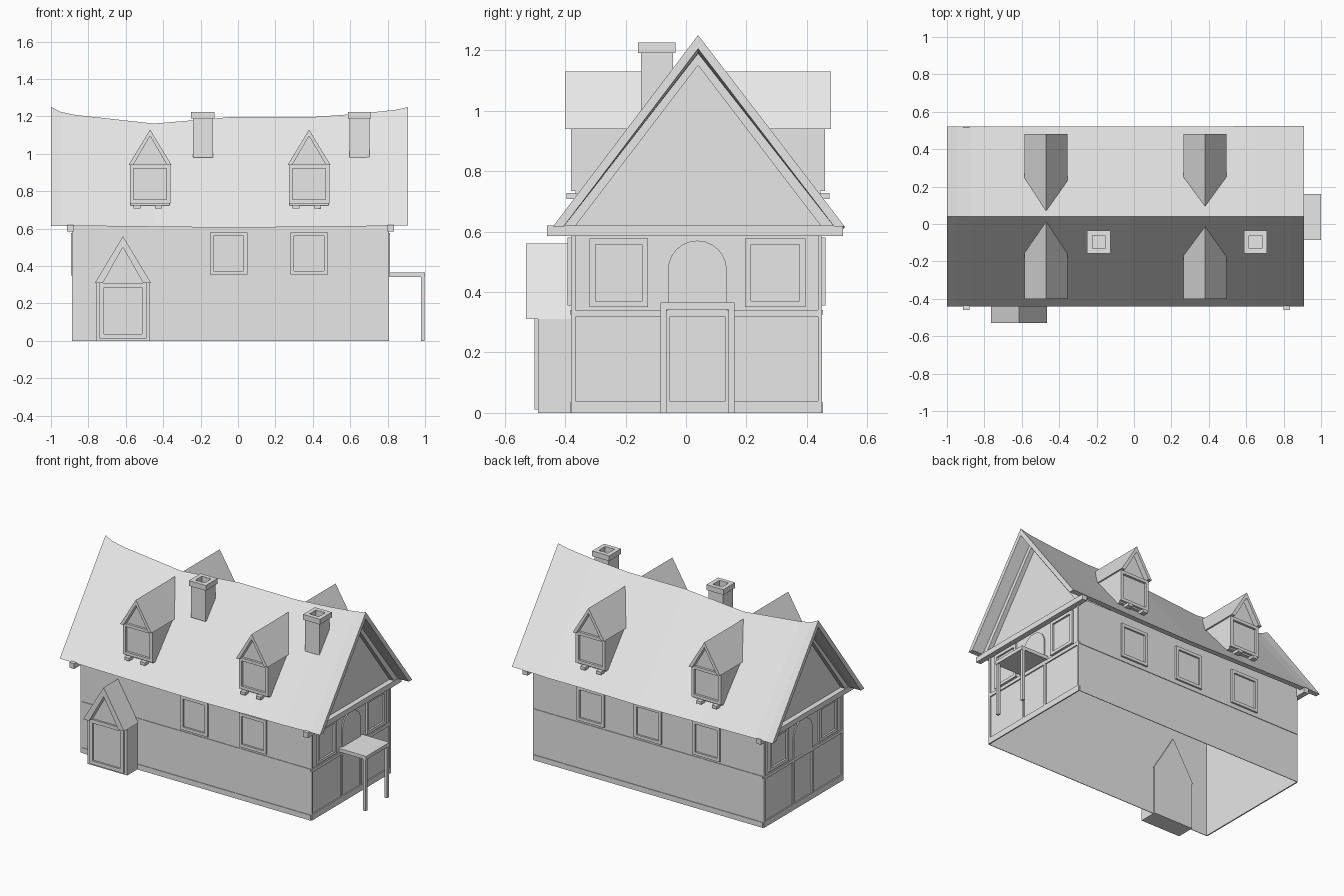
import bpy, bmesh, math

cube = bpy.data.objects.get("Cube")
if cube:
    bpy.data.objects.remove(cube, do_unlink=True)

mat = bpy.data.materials.new("plain grey")
mat.use_nodes = True
GREY = (0.8, 0.8, 0.8, 1)
mat.diffuse_color = GREY
mat.node_tree.nodes["Principled BSDF"].inputs["Base Color"].default_value = GREY

RIDGE_Y = 0.04
FRONT, BACK, LEFT, RIGHT = -0.38, 0.45, 0.80, -0.88


def finish(name, bm):
    bmesh.ops.recalc_face_normals(bm, faces=bm.faces)
    me = bpy.data.meshes.new(name)
    bm.to_mesh(me)
    bm.free()
    me.materials.append(mat)
    ob = bpy.data.objects.new(name, me)
    bpy.context.collection.objects.link(ob)
    return ob


def loft(name, rings, caps=True):
    """Join matching closed rings of points."""
    bm = bmesh.new()
    rows = [[bm.verts.new(p) for p in ring] for ring in rings]
    n = len(rows[0])
    for a, b in zip(rows, rows[1:]):
        for i in range(n):
            j = (i + 1) % n
            bm.faces.new((a[i], a[j], b[j], b[i]))
    if caps:
        bm.faces.new(rows[0])
        bm.faces.new(rows[-1])
    return finish(name, bm)


def boxes(name, parts):
    """Several boxes (x0, x1, y0, y1, z0, z1) in one object."""
    bm = bmesh.new()
    for x0, x1, y0, y1, z0, z1 in parts:
        vs = bmesh.ops.create_cube(bm, size=1)["verts"]
        for v in vs:
            v.co = (x1 if v.co.x > 0 else x0,
                    y1 if v.co.y > 0 else y0,
                    z1 if v.co.z > 0 else z0)
    return finish(name, bm)


def on_wall(side, u0, u1, z0, z1, d, wall=None):
    """Box lying on a wall, standing out by d."""
    base = {"front": FRONT, "back": BACK, "left": LEFT, "right": RIGHT}[side]
    base = base if wall is None else wall
    out = d if side in ("back", "left") else -d
    a, b = sorted((base, base + out))
    if side in ("front", "back"):
        return (u0, u1, a, b, z0, z1)
    return (a, b, u0, u1, z0, z1)


def frame(name, side, u0, u1, z0, z1, w=0.02, d=0.012, wall=None):
    rects = [(u0, u0 + w, z0, z1), (u1 - w, u1, z0, z1),
             (u0 + w, u1 - w, z0, z0 + w), (u0 + w, u1 - w, z1 - w, z1)]
    boxes(name, [on_wall(side, *r, d, wall) for r in rects])


def along_y(name, profile, y0, y1, cx=0):
    return loft(name, [[(cx + x, y, z) for x, z in profile] for y in (y0, y1)])


def gable_roof(name, cx, half, eave, top, t, y0, y1):
    profile = [(-half, eave), (0, top), (half, eave),
               (half - t * 0.7, eave), (0, top - t), (t * 0.7 - half, eave)]
    along_y(name, profile, y0, y1, cx)


# House walls: open underneath, gabled at both ends
def end_outline(x, apex):
    return [(x, FRONT, 0), (x, FRONT, 0.64), (x, RIDGE_Y, apex),
            (x, BACK, 0.64), (x, BACK, 0)]


walls = bmesh.new()
ends = [[walls.verts.new(p) for p in end_outline(x, apex)]
        for x, apex in ((RIGHT, 1.165), (LEFT, 1.18))]
for end in ends:
    walls.faces.new(end)
for i in (0, 3):
    walls.faces.new((ends[0][i], ends[0][i + 1], ends[1][i + 1], ends[1][i]))
finish("house_walls", walls)

# Sagging main roof: x, ridge height, eave height
stations = [(-1, 1.25, 0.615), (-0.95, 1.225, 0.615), (-0.87, 1.208, 0.615),
            (-0.45, 1.162, 0.61), (-0.02, 1.198, 0.605), (0.4, 1.197, 0.61),
            (0.65, 1.215, 0.612), (0.84, 1.235, 0.617), (0.91, 1.25, 0.617)]
rings = []
for x, top, eave in stations:
    back = 0.52 + 0.005 * (x > 0.5)
    rings.append([(x, -0.44, eave), (x, RIDGE_Y, top), (x, back, eave),
                  (x, back - 0.035, eave), (x, RIDGE_Y, top - 0.045),
                  (x, -0.405, eave)])
loft("main_roof", rings)

# Timber framing on the end walls
for side, x in (("left", LEFT), ("right", RIGHT)):
    rects = [(FRONT, BACK, 0, 0.04), (FRONT, BACK, 0.318, 0.34),
             (FRONT, FRONT + 0.014, 0.04, 0.6), (BACK - 0.014, BACK, 0.04, 0.6),
             (-0.07, -0.055, 0.04, 0.318), (0.13, 0.145, 0.04, 0.318)]
    boxes(side + "_end_timbers", [on_wall(side, *r, 0.008) for r in rects])
    boxes(side + "_tie_beam", [on_wall(side, -0.46, 0.52, 0.585, 0.62, 0.035)])
    # Rafters leaning against the gable
    dx = 0.03 if side == "left" else -0.03
    outline = [(-0.41, 0.62), (RIDGE_Y, 1.19), (0.49, 0.62),
               (0.445, 0.62), (RIDGE_Y, 1.15), (-0.365, 0.62)]
    loft(side + "_gable_rafters",
         [[(px, y, z) for y, z in outline] for px in (x, x + dx)])
    # Windows and arched door
    frame(side + "_end_front_window", side, -0.32, -0.125, 0.35, 0.577)
    frame(side + "_end_back_window", side, 0.195, 0.395, 0.35, 0.577)
    arch = [(-0.06, 0.34)]
    for i in range(13):
        a = math.pi * (1 - i / 12)
        arch.append((0.0375 + 0.0975 * math.cos(a), 0.4725 + 0.0975 * math.sin(a)))
    arch.append((0.135, 0.34))
    loft(side + "_arched_door",
         [[(px, y, z) for y, z in arch] for px in (x, x + dx * 0.25)])

# Sill and mid rail along the long walls
for side in ("front", "back"):
    boxes(side + "_wall_rails",
          [on_wall(side, RIGHT, LEFT, z0, z1, 0.004)
           for z0, z1 in ((0, 0.035), (0.325, 0.34))])

# Long wall windows
for side, centres in (("front", (-0.05, 0.38)), ("back", (-0.47, -0.04, 0.38))):
    for i, cx in enumerate(centres):
        frame(f"{side}_window_{i + 1}", side, cx - 0.1, cx + 0.1, 0.355, 0.58)

# Dormers, mirrored across the ridge
for cx in (-0.47, 0.38):
    for side in ("front", "back"):
        def flip(y):
            return y if side == "front" else 2 * RIDGE_Y - y
        tag = f"{side}_{'right' if cx < 0 else 'left'}_dormer"
        along_y(tag + "_body", [(-0.105, 0.725), (-0.105, 0.94), (0, 1.11),
                                (0.105, 0.94), (0.105, 0.725)],
                flip(-0.365), flip(-0.1), cx)
        gable_roof(tag + "_roof", cx, 0.115, 0.94, 1.13, 0.035,
                   flip(-0.4), flip(0.01))
        frame(tag + "_window", side, cx - 0.108, cx + 0.108, 0.735, 0.942,
              d=0.015, wall=flip(-0.365))
        ys = sorted((flip(-0.395), flip(-0.33)))
        boxes(tag + "_brackets", [(cx + s - 0.018, cx + s + 0.018, *ys, 0.708, 0.727)
                                  for s in (-0.07, 0.045)])

# Entrance porch
along_y("porch_body", [(-0.145, 0), (-0.145, 0.31), (0, 0.53), (0.145, 0.31),
                       (0.145, 0)], -0.49, -0.37, -0.615)
gable_roof("porch_roof", -0.615, 0.15, 0.31, 0.56, 0.06, -0.53, -0.37)
frame("porch_door_frame", "front", -0.74, -0.49, 0.012, 0.31, 0.024, 0.012, -0.49)

# Side canopy on two posts
boxes("side_canopy", [(LEFT, 1.0, -0.085, 0.16, 0.342, 0.365)])
boxes("canopy_posts", [(0.978, 0.996, y, y + 0.02, 0, 0.35) for y in (-0.085, 0.14)])

# Chimneys with hollow tops
for name, cx in (("right_chimney", -0.188), ("left_chimney", 0.65)):
    levels = [(0.053, 0.98), (0.053, 1.19), (0.062, 1.19), (0.062, 1.225),
              (0.034, 1.225), (0.034, 1.17)]
    loft(name, [[(cx + sx * r, -0.096 + sy * r, z)
                 for sx, sy in ((-1, -1), (1, -1), (1, 1), (-1, 1))]
                for r, z in levels])
